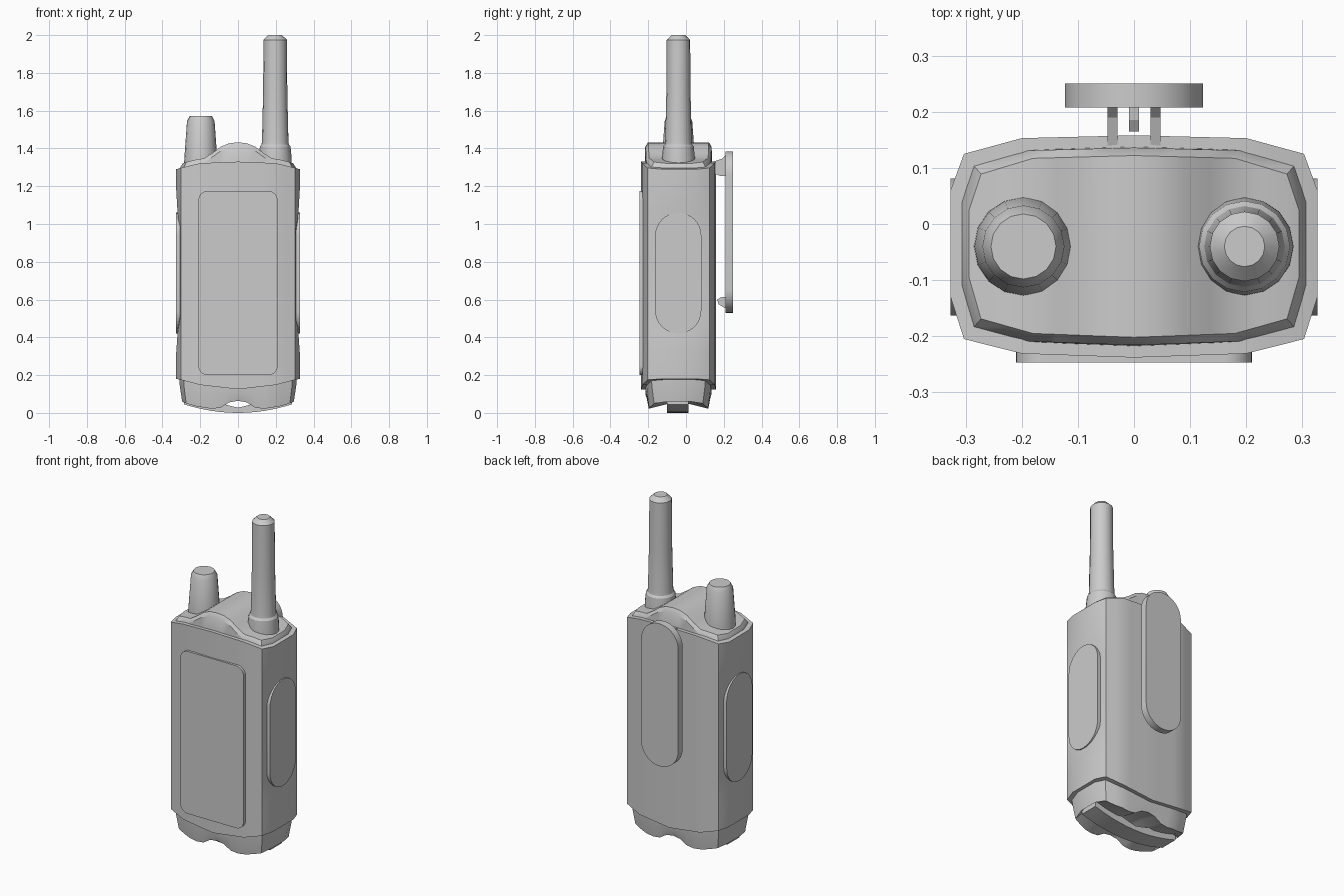
import bpy, bmesh, math
from math import radians, sin, cos, pi

if "Cube" in bpy.data.objects:
    bpy.data.objects.remove(bpy.data.objects["Cube"])

YM = -0.04  # middle of the body in depth


def interp(x, table):
    x = abs(x)
    for (x0, v0), (x1, v1) in zip(table, table[1:]):
        if x <= x1:
            return v0 + (v1 - v0) * (x - x0) / (x1 - x0)
    return table[-1][1]


def finish(name, bm, angle=25):
    bmesh.ops.recalc_face_normals(bm, faces=bm.faces)
    me = bpy.data.meshes.new(name)
    bm.to_mesh(me)
    bm.free()
    ob = bpy.data.objects.new(name, me)
    bpy.context.collection.objects.link(ob)
    bpy.ops.object.select_all(action='DESELECT')
    ob.select_set(True)
    bpy.context.view_layer.objects.active = ob
    bpy.ops.object.shade_smooth_by_angle(angle=radians(angle))
    return ob


FRONT = [(0, -.238), (.2, -.231), (.303, -.205), (.327, -.13)]
BACK = [(0, .158), (.2, .153), (.303, .125), (.327, .06)]
HALF = [.327, .303, .25, .2, .15, .1, .05]
XS = [-x for x in HALF] + [0] + HALF[::-1]


def loft(name, levels, angle=25):
    """Stack of body outlines; each level maps (x, y) of the outline to a point."""
    bm = bmesh.new()
    rings = []
    for f in levels:
        rings.append(([bm.verts.new(f(x, interp(x, FRONT))) for x in XS],
                      [bm.verts.new(f(x, interp(x, BACK))) for x in XS]))
    loops = [a + b[::-1] for a, b in rings]
    n = len(loops[0])
    for lo, hi in zip(loops, loops[1:]):
        for i in range(n):
            j = (i + 1) % n
            bm.faces.new((lo[i], lo[j], hi[j], hi[i]))
    for a, b in (rings[0], rings[-1]):
        for i in range(len(XS) - 1):
            bm.faces.new((a[i], a[i + 1], b[i + 1], b[i]))
    return finish(name, bm, angle)


def prism(name, pts, axis, a, b):
    """Extrude a 2D outline along an axis from a to b."""
    def place(p, d):
        p = list(p)
        p.insert('xyz'.index(axis), d)
        return p
    bm = bmesh.new()
    lo = [bm.verts.new(place(p, a)) for p in pts]
    hi = [bm.verts.new(place(p, b)) for p in pts]
    n = len(pts)
    for i in range(n):
        j = (i + 1) % n
        bm.faces.new((lo[i], lo[j], hi[j], hi[i]))
    bm.faces.new(lo)
    bm.faces.new(hi)
    return finish(name, bm)


def rounded(u0, u1, v0, v1, r, seg=8):
    pts = []
    corners = [(u1 - r, v1 - r), (u0 + r, v1 - r), (u0 + r, v0 + r), (u1 - r, v0 + r)]
    for k, (cu, cv) in enumerate(corners):
        for s in range(seg + 1):
            t = (k + s / seg) * pi / 2
            pts.append((cu + r * cos(t), cv + r * sin(t)))
    return pts


def lathe(name, cx, cy, profile, n=16):
    bm = bmesh.new()
    rings = [[bm.verts.new((cx + r * cos(2 * pi * i / n), cy + r * sin(2 * pi * i / n), z))
              for i in range(n)] for r, z in profile]
    for lo, hi in zip(rings, rings[1:]):
        for i in range(n):
            j = (i + 1) % n
            bm.faces.new((lo[i], lo[j], hi[j], hi[i]))
    bm.faces.new(rings[0])
    bm.faces.new(rings[-1])
    return finish(name, bm, 30)


# Main casing with curved rims and slightly waisted sides
RIM = [(0, 1.33), (.2, 1.322), (.303, 1.297), (.327, 1.29)]
FOOT = [(0, .125), (.2, .148), (.303, .175), (.327, .18)]


def casing(z, limit=1):
    def f(x, y):
        return (max(-limit, min(limit, x)), y, z(x) if callable(z) else z)
    return f


loft("casing", [casing(lambda x: interp(x, FOOT)), casing(.32), casing(.42, .32),
                casing(.52, .309), casing(.95, .309), casing(1.06, .32), casing(1.18),
                casing(lambda x: interp(x, RIM))])

# Domed top cover
DOME = [(0, 1.432), (.05, 1.428), (.1, 1.41), (.15, 1.376), (.2, 1.348),
        (.25, 1.34), (.303, 1.328), (.327, 1.32)]


def inset(sx, d, z):
    return lambda x, y: (x * sx, y + (d if y < YM else -d), z(x))


loft("top_cover", [inset(.945, .02, lambda x: interp(x, RIM) - .03),
                   inset(.94, .022, lambda x: interp(x, DOME) - .025),
                   inset(.90, .036, lambda x: interp(x, DOME))], 30)

# Battery base with an arched recess underneath
ARCH = [(0, .064), (.05, .056), (.1, .028), (.15, .022), (.2, .028), (.25, .036),
        (.303, .05), (.327, .06)]
loft("battery_base", [
    lambda x, y: (x * .88, YM + (y - YM) * .3, interp(x, ARCH) + .025),
    inset(.905, .036, lambda x: interp(x, ARCH)),
    inset(.945, .024, lambda x: interp(x, FOOT) - .03),
    inset(.95, .022, lambda x: interp(x, FOOT) + .03)], 30)

# Curved strap across the bottom
xs = [-.285 + .57 * i / 12 for i in range(13)]
lower = [(x, .045 * (x / .285) ** 2) for x in xs]
upper = [(x, z + .028 + .03 * min(1, abs(x) / .15)) for x, z in lower]
prism("bottom_strap", lower + upper[::-1], 'y', -.1, .012)

# Raised front panel and side grip pads
prism("front_panel", rounded(-.21, .21, .2, 1.175, .05), 'y', -.247, -.2)
for side, s in (("right", 1), ("left", -1)):
    prism(side + "_grip_pad", rounded(-.163, .081, .42, 1.06, .121), 'x', s * .28, s * .327)

# Belt clip with its brackets and hook
prism("belt_clip", rounded(-.123, .123, .53, 1.385, .122, 10), 'y', .208, .25)
for side, s in (("right", 1), ("left", -1)):
    x = s * .038
    prism(side + "_clip_bracket", [(.13, 1.275), (.18, 1.255), (.215, 1.255), (.215, 1.37),
                                   (.19, 1.345), (.13, 1.325)], 'x', x - .009, x + .009)
prism("clip_hook", [(.165, .60), (.172, .575), (.215, .55), (.215, .615), (.185, .612)],
      'x', -.009, .009)

# Control knob and antenna
lathe("control_knob", -.197, YM, [(.09, 1.28), (.087, 1.35), (.073, 1.545), (.058, 1.573)])
lathe("antenna", .197, YM, [(.088, 1.28), (.087, 1.35), (.081, 1.41), (.072, 1.422),
                            (.07, 1.44), (.064, 1.7), (.062, 1.975), (.036, 2.0)])
